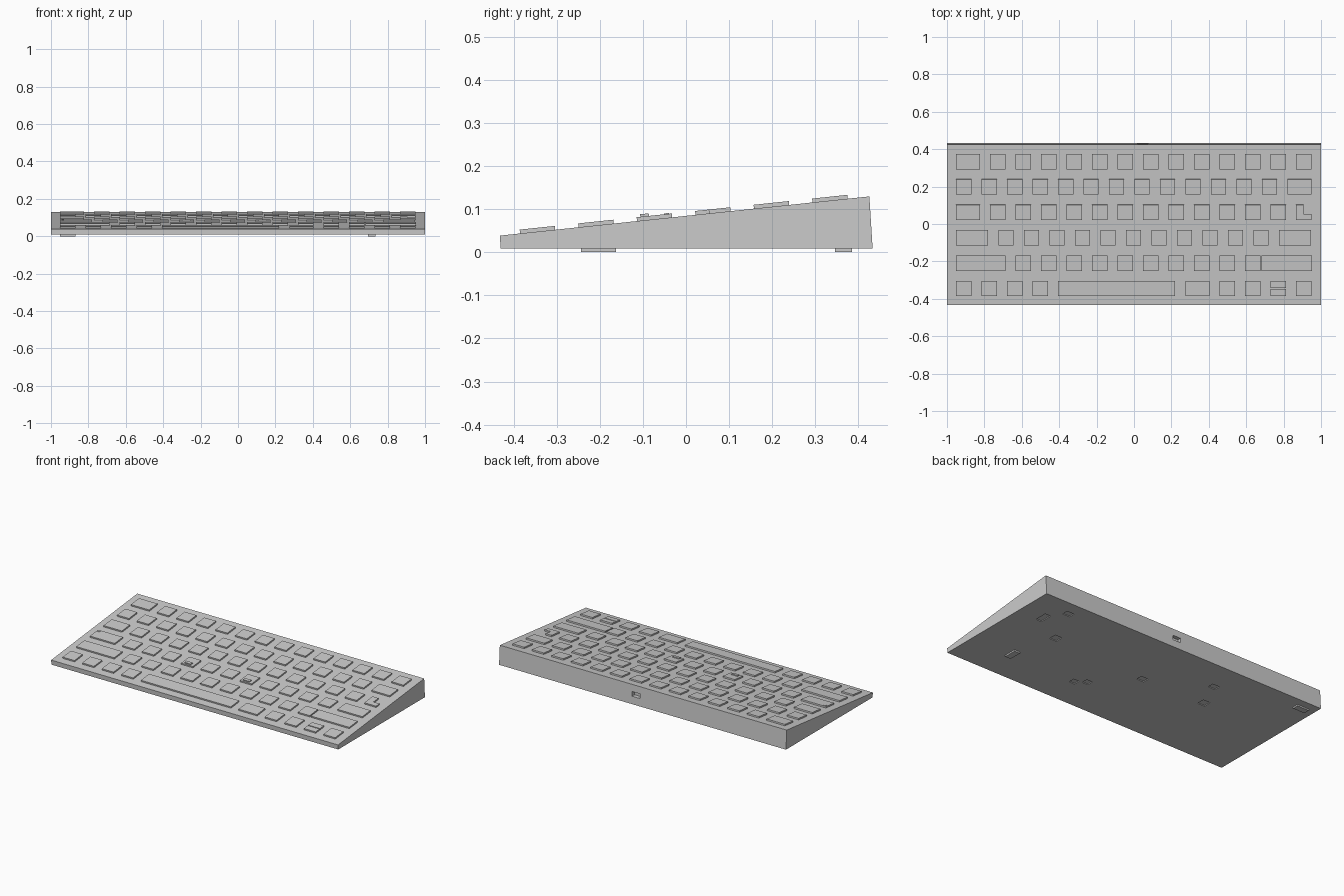
import bpy, bmesh, math
from mathutils import Matrix, Vector

if "Cube" in bpy.data.objects:
    bpy.data.objects.remove(bpy.data.objects["Cube"])

U, KEY = 0.1363, 0.082          # key pitch, key size
LEFT, RIGHT = -0.952, 0.951     # key field limits
Y0, Z0, Y1, Z1 = -0.432, 0.0385, 0.4255, 0.1295   # sloped top edge, front to back
ANG = math.atan2(Z1 - Z0, Y1 - Y0)
TOP = 0.009                     # key height above the plate


def add_box(bm, x0, x1, y0, y1, z0, z1):
    m = Matrix.Translation(((x0 + x1) / 2, (y0 + y1) / 2, (z0 + z1) / 2))
    m = m @ Matrix.Diagonal((x1 - x0, y1 - y0, z1 - z0, 1))
    bmesh.ops.create_cube(bm, size=1, matrix=m)


def add_prism(bm, pts, direction):
    f = bm.faces.new([bm.verts.new(p) for p in pts])
    ext = bmesh.ops.extrude_face_region(bm, geom=[f])
    vs = [g for g in ext['geom'] if isinstance(g, bmesh.types.BMVert)]
    bmesh.ops.translate(bm, verts=vs, vec=Vector(direction))


def finish(bm, name, on_plate=False):
    bmesh.ops.recalc_face_normals(bm, faces=bm.faces)
    me = bpy.data.meshes.new(name)
    bm.to_mesh(me)
    bm.free()
    ob = bpy.data.objects.new(name, me)
    bpy.context.collection.objects.link(ob)
    if on_plate:                # tilt about the front top edge
        ob.location = (0, Y0, Z0)
        ob.rotation_euler.x = ANG
    return ob


def v(y):                       # world y to distance along the slope
    return (y - Y0) / math.cos(ANG)


# wedge case
bm = bmesh.new()
add_prism(bm, [(-1, -0.43, 0.009), (-1, Y0, Z0), (-1, Y1, Z1), (-1, 0.433, 0.009)], (2, 0, 0))
case = finish(bm, "case")

# cutter: rear port and small pockets in the underside
bm = bmesh.new()
add_box(bm, 0.02, 0.075, 0.405, 0.46, 0.057, 0.086)
pockets = [(0.84, 0.213, 0.04, 0.08), (0.76, 0.335, 0.05, 0.04), (0.64, 0.083, 0.05, 0.05),
           (0.25, -0.222, 0.04, 0.04), (0.19, -0.18, 0.04, 0.04), (-0.025, 0.044, 0.05, 0.04),
           (-0.386, 0.234, 0.05, 0.04), (-0.46, 0.06, 0.05, 0.05)]
for x, y, w, d in pockets:
    add_box(bm, x - w / 2, x + w / 2, y - d / 2, y + d / 2, -0.01, 0.014)
cutter = finish(bm, "case_cutter")
cutter.hide_render = True
cutter.hide_viewport = True
mod = case.modifiers.new("openings", 'BOOLEAN')
mod.operation, mod.solver, mod.object = 'DIFFERENCE', 'EXACT', cutter

# feet
for name, x0, x1, y0, y1 in (("rear_foot", -0.952, -0.87, 0.346, 0.385),
                             ("front_foot", 0.695, 0.735, -0.244, -0.163)):
    bm = bmesh.new()
    add_box(bm, x0, x1, y0, y1, 0, 0.012)
    finish(bm, name)

# key rows, front to back: widths in key units
wide, caps, shift = 1.337, 1.665, 2.337
rows = [
    ("bottom_row", [1] * 4 + [5] + [wide] + [1] * 4),
    ("shift_row", [shift] + [1] * 10 + [shift]),
    ("home_row", [caps] + [1] * 11 + [caps]),
    ("upper_row", [wide] + [1] * 13),
    ("number_row", [1] * 13 + [wide]),
    ("function_row", [wide] + [1] * 13),
]
for r, (name, widths) in enumerate(rows):
    bm = bmesh.new()
    y0 = v(-0.385 + 0.1357 * r)
    y1 = y0 + KEY
    x = LEFT
    for k, w in enumerate(widths):
        x0, x1 = x, x + w * U - (U - KEY)
        x += w * U
        last = k == len(widths) - 1
        if name == "bottom_row" and k == 8:         # split arrow key
            mid = (y0 + y1) / 2
            add_box(bm, x0, x1, y0, mid - 0.003, -0.002, TOP)
            add_box(bm, x0, x1, mid + 0.003, y1, -0.002, TOP)
        elif name == "upper_row" and last:          # L-shaped key
            xm, ym = x0 + KEY / 2, y0 + 0.4 * KEY
            add_prism(bm, [(p, q, -0.002) for p, q in (
                (x0, y0), (x1, y0), (x1, ym), (xm, ym), (xm, y1), (x0, y1))],
                (0, 0, TOP + 0.002))
        else:
            if name == "shift_row" and last:        # sits close to its neighbour
                x0, x1 = 0.683, RIGHT
            add_box(bm, x0, x1, y0, y1, -0.002, TOP)
    finish(bm, name + "_keys", True)

# homing bars and lock light on the home row
for i, xc in enumerate((-0.277, 0.132)):
    bm = bmesh.new()
    add_box(bm, xc - 0.022, xc + 0.022, v(-0.105), v(-0.085), TOP - 0.002, TOP + 0.006)
    finish(bm, "homing_bar_%d" % (i + 1), True)
bm = bmesh.new()
add_box(bm, -0.943, -0.931, v(-0.05), v(-0.038), TOP - 0.002, TOP + 0.002)
finish(bm, "lock_light", True)
